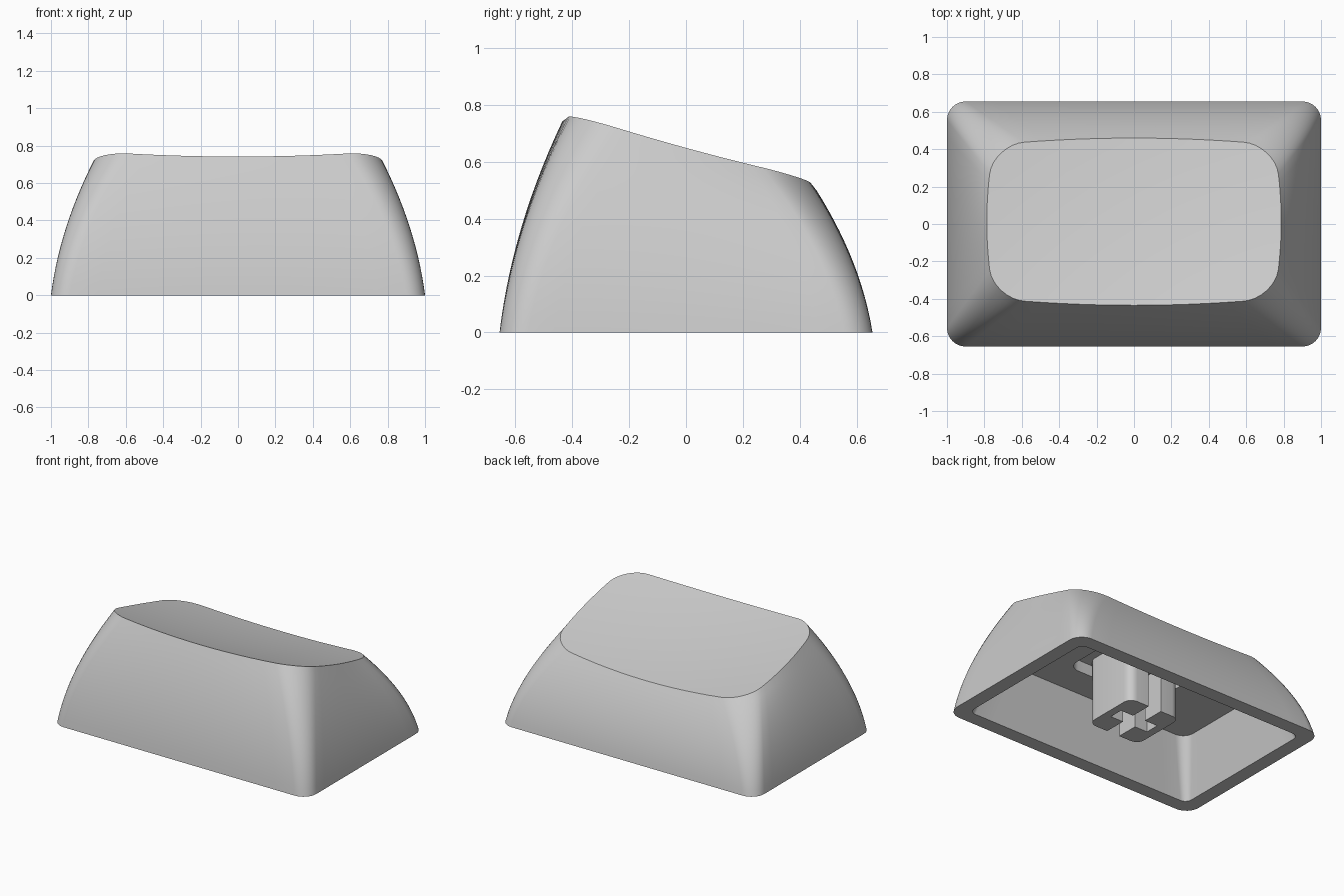
import bpy, bmesh, math
from mathutils import Vector

if "Cube" in bpy.data.objects:
    bpy.data.objects.remove(bpy.data.objects["Cube"], do_unlink=True)

grey = bpy.data.materials.new("plain_grey")
grey.use_nodes = True
COLOUR = (0.6, 0.6, 0.6, 1)
grey.diffuse_color = COLOUR
grey.node_tree.nodes["Principled BSDF"].inputs["Base Color"].default_value = COLOUR


def finish(name, bm):
    bmesh.ops.recalc_face_normals(bm, faces=bm.faces)
    mesh = bpy.data.meshes.new(name)
    bm.to_mesh(mesh)
    bm.free()
    mesh.materials.append(grey)
    obj = bpy.data.objects.new(name, mesh)
    bpy.context.collection.objects.link(obj)
    bpy.ops.object.select_all(action='DESELECT')
    obj.select_set(True)
    bpy.context.view_layer.objects.active = obj
    bpy.ops.object.shade_smooth_by_angle(angle=math.radians(30))
    return obj


def outline(w, d, r, z=0, arc=8, side=12):
    """Rounded rectangle with evenly divided sides, as a list of points."""
    corners = []
    for i, (sx, sy) in enumerate([(1, 1), (-1, 1), (-1, -1), (1, -1)]):
        centre = Vector((sx * (w - r), sy * (d - r), z))
        angles = [math.pi / 2 * (i + k / arc) for k in range(arc + 1)]
        corners.append([centre + r * Vector((math.cos(a), math.sin(a), 0)) for a in angles])
    pts = []
    for i, corner in enumerate(corners):
        nxt = corners[(i + 1) % 4][0]
        pts += corner
        pts += [corner[-1].lerp(nxt, k / side) for k in range(1, side)]
    return pts


def dish(x, y):
    return 0.605 - 0.275 * y + 0.09 * y * y + 0.07 * x * x


# Top rim: bulging outline laid on the dished surface
TW, TD, TY = 0.787, 0.447, 0.0125
rim = []
for p in outline(TW, TD, 0.17):
    x = p.x * (1 - 0.05 * (p.y / TD) ** 2)
    y = p.y * (1 - 0.08 * (p.x / TW) ** 2) + TY
    rim.append(Vector((x, y, dish(x, y))))
base = outline(1.0, 0.655, 0.1)

# Rings from the middle of the dish, down the outside, then up the cavity
rings = []
for k in range(1, 13):
    s = k / 12
    ring = []
    for p in rim:
        x, y = p.x * s, TY + (p.y - TY) * s
        ring.append(Vector((x, y, dish(x, y))))
    rings.append(ring)
STEPS = 14
for k in range(STEPS - 1, -1, -1):
    s = k / STEPS
    f = 0.4 * s + 0.6 * s * s
    rings.append([Vector((b.x + (t.x - b.x) * f, b.y + (t.y - b.y) * f, t.z * s))
                  for b, t in zip(base, rim)])
rings.append(outline(0.9, 0.555, 0.05))
rings.append(outline(0.8, 0.45, 0.08, 0.39))
rings.append(outline(0.35, 0.23, 0.08, 0.39))
rings.append(outline(0.35, 0.23, 0.08, 0.47))

bm = bmesh.new()
loops = [[bm.verts.new(p) for p in ring] for ring in rings]
for a, b in zip(loops, loops[1:]):
    for i in range(len(a)):
        j = (i + 1) % len(a)
        bm.faces.new((a[i], a[j], b[j], b[i]))
centre = bm.verts.new((0, TY, dish(0, TY)))
for i, v in enumerate(loops[0]):
    bm.faces.new((centre, loops[0][(i + 1) % len(loops[0])], v))
bm.faces.new(loops[-1])
finish("cap_shell", bm)

# Stem: two mirrored halves that leave a cross-shaped socket
H, SLOT, ARM, R = 0.205, 0.05, 0.15, 0.06
for name, sx in (("stem_half_left", 1), ("stem_half_right", -1)):
    arc = [(H - R + R * math.sin(a), H - R + R * math.cos(a))
           for a in (math.pi / 2 * k / 6 for k in range(7))]
    half = [(ARM, SLOT), (SLOT, SLOT), (SLOT, H)] + arc
    profile = half + [(x, -y) for x, y in reversed(half)]
    bm = bmesh.new()
    face = bm.faces.new([bm.verts.new((sx * x, y, 0.02)) for x, y in profile])
    top = bmesh.ops.extrude_face_region(bm, geom=[face])["geom"]
    bmesh.ops.translate(bm, vec=(0, 0, 0.46),
                        verts=[v for v in top if isinstance(v, bmesh.types.BMVert)])
    finish(name, bm)

# Solid core that closes the socket
bm = bmesh.new()
bmesh.ops.create_cube(bm, size=1)
bmesh.ops.scale(bm, vec=(0.36, 0.4, 0.14), verts=bm.verts)
bmesh.ops.translate(bm, vec=(0, 0, 0.41), verts=bm.verts)
finish("stem_core", bm)
